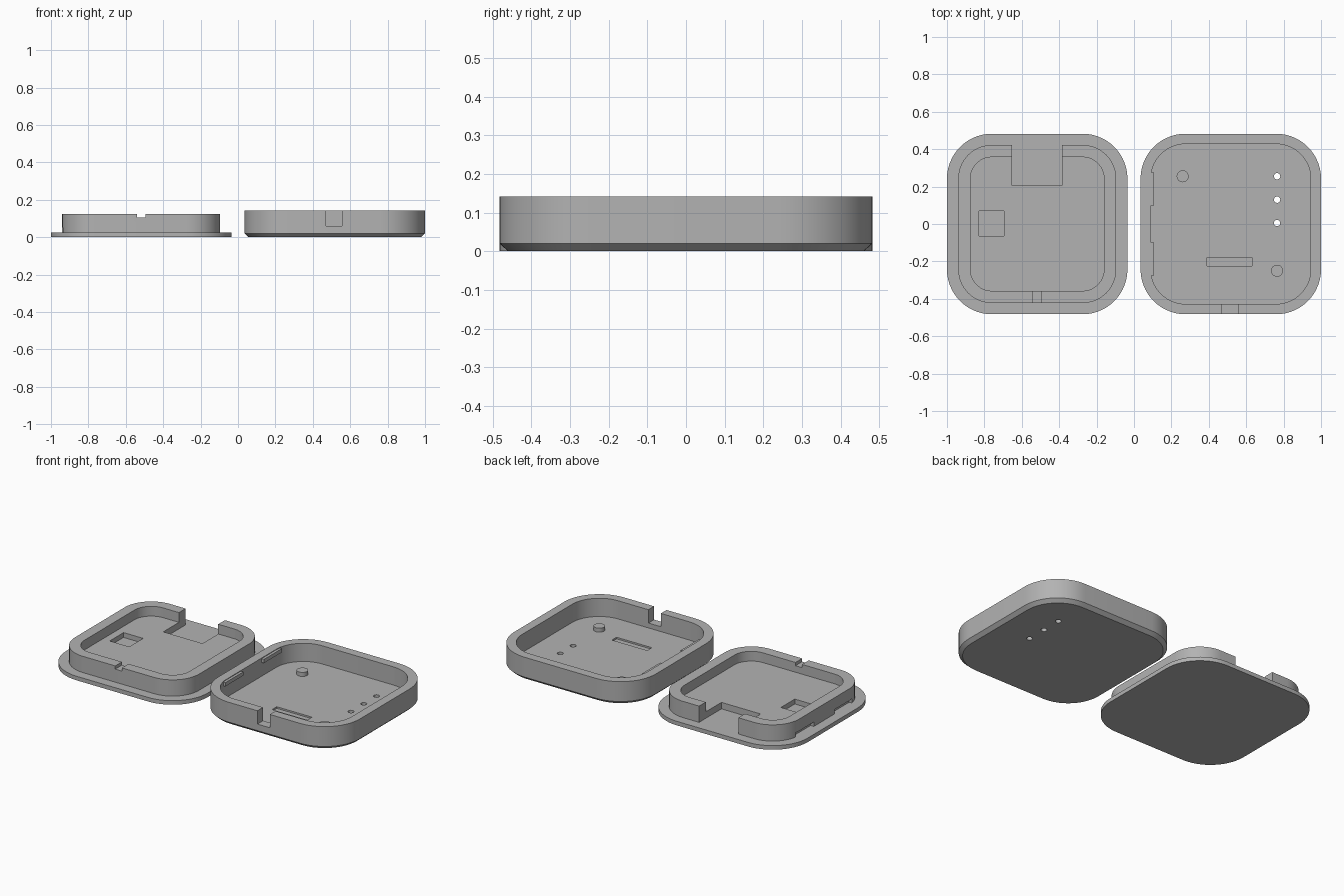
import bpy, bmesh
from math import cos, sin, pi, radians

cube = bpy.data.objects.get("Cube")
if cube:
    bpy.data.objects.remove(cube, do_unlink=True)

grey = bpy.data.materials.new("plain grey")
grey.use_nodes = True
grey.diffuse_color = (0.45, 0.45, 0.45, 1)
grey.node_tree.nodes["Principled BSDF"].inputs["Base Color"].default_value = (0.45, 0.45, 0.45, 1)

CX = 0.5175      # centre of each half along x
HALF = 0.4825    # half width of the outer shape
RAD = 0.24       # outer corner radius


def new_object(name, bm):
    bmesh.ops.recalc_face_normals(bm, faces=bm.faces)
    mesh = bpy.data.meshes.new(name)
    bm.to_mesh(mesh)
    bm.free()
    mesh.materials.append(grey)
    obj = bpy.data.objects.new(name, mesh)
    bpy.context.collection.objects.link(obj)
    return obj


def outline(inset, steps=14):
    """Rounded square, moved inwards by inset."""
    c, r = HALF - RAD, RAD - inset
    pts = []
    for q, (sx, sy) in enumerate(((1, 1), (-1, 1), (-1, -1), (1, -1))):
        for i in range(steps + 1):
            a = (q + i / steps) * pi / 2
            pts.append((sx * c + r * cos(a), sy * c + r * sin(a)))
    return pts


def rounded_solid(name, cx, levels):
    """Stack of rounded squares; levels are (inset, z) pairs."""
    bm = bmesh.new()
    rings = [[bm.verts.new((cx + x, y, z)) for x, y in outline(inset)]
             for inset, z in levels]
    for low, high in zip(rings, rings[1:]):
        n = len(low)
        for i in range(n):
            j = (i + 1) % n
            bm.faces.new((low[i], low[j], high[j], high[i]))
    bm.faces.new(rings[0][::-1])
    bm.faces.new(rings[-1])
    return new_object(name, bm)


def box(name, x, y, z):
    bm = bmesh.new()
    bmesh.ops.create_cube(bm, size=1)
    for v in bm.verts:
        v.co = [lo + (t + 0.5) * (hi - lo) for t, (lo, hi) in zip(v.co, (x, y, z))]
    return new_object(name, bm)


def cylinder(name, x, y, z, radius):
    bm = bmesh.new()
    bmesh.ops.create_cone(bm, cap_ends=True, segments=28, radius1=radius,
                          radius2=radius, depth=z[1] - z[0])
    bmesh.ops.translate(bm, verts=bm.verts, vec=(x, y, sum(z) / 2))
    return new_object(name, bm)


def combine(target, tools, operation):
    """Apply booleans in turn and remove the helpers."""
    for tool in tools:
        tool.hide_render = True
        mod = target.modifiers.new("cut", 'BOOLEAN')
        mod.object, mod.operation, mod.solver = tool, operation, 'EXACT'
        bpy.context.view_layer.update()
        graph = bpy.context.evaluated_depsgraph_get()
        mesh = bpy.data.meshes.new_from_object(target.evaluated_get(graph))
        target.modifiers.clear()
        target.data = mesh
        bpy.data.objects.remove(tool, do_unlink=True)


# Lid: thin flange with a raised, hollowed step
lid = rounded_solid("lid", -CX, [(0, 0), (0, 0.025), (0.06, 0.025), (0.06, 0.125)])
snap_spans = [(0.1, 0.275), (-0.275, -0.1)]
combine(lid, [
    rounded_solid("lid_hollow", -CX, [(0.125, 0.065), (0.125, 0.3)]),
    box("back_opening", (-0.652, -0.385), (0.205, 0.6), (0.025, 0.3)),
    box("front_notch", (-0.54, -0.495), (-0.46, -0.3), (0.105, 0.3)),
    box("square_pocket", (-0.828, -0.695), (-0.065, 0.07), (0.035, 0.3)),
] + [box("snap_slot", (-0.99, -0.918), span, (0.025, 0.052)) for span in snap_spans],
    'DIFFERENCE')

# Case: open tray with a chamfered bottom edge
case = rounded_solid("case", CX, [(0.022, 0), (0, 0.02), (0, 0.142)])
combine(case, [
    rounded_solid("case_hollow", CX, [(0.055, 0.03), (0.055, 0.3)]),
    box("cable_notch", (0.47, 0.555), (-0.6, -0.4), (0.06, 0.3)),
    box("floor_slot", (0.39, 0.63), (-0.225, -0.18), (0.02, 0.1)),
] + [cylinder("light_hole", 0.765, y, (-0.1, 0.1), 0.017) for y in (0.255, 0.13, 0.005)],
    'DIFFERENCE')

# Snap tabs on the inner wall of the case
tabs = [box("snap_tab", (0.07, 0.106), span, (0.115, 0.138)) for span in snap_spans]
combine(case, tabs, 'UNION')

# Round locating pegs on the case floor
pegs = [cylinder("floor_peg", x, y, (0.025, 0.055), 0.032)
        for x, y in ((0.26, 0.255), (0.765, -0.25))]
combine(case, pegs, 'UNION')

# Smooth the rounded corners, keep the edges sharp
for obj in (lid, case):
    bpy.ops.object.select_all(action='DESELECT')
    obj.select_set(True)
    bpy.context.view_layer.objects.active = obj
    bpy.ops.object.shade_smooth_by_angle(angle=radians(25))
